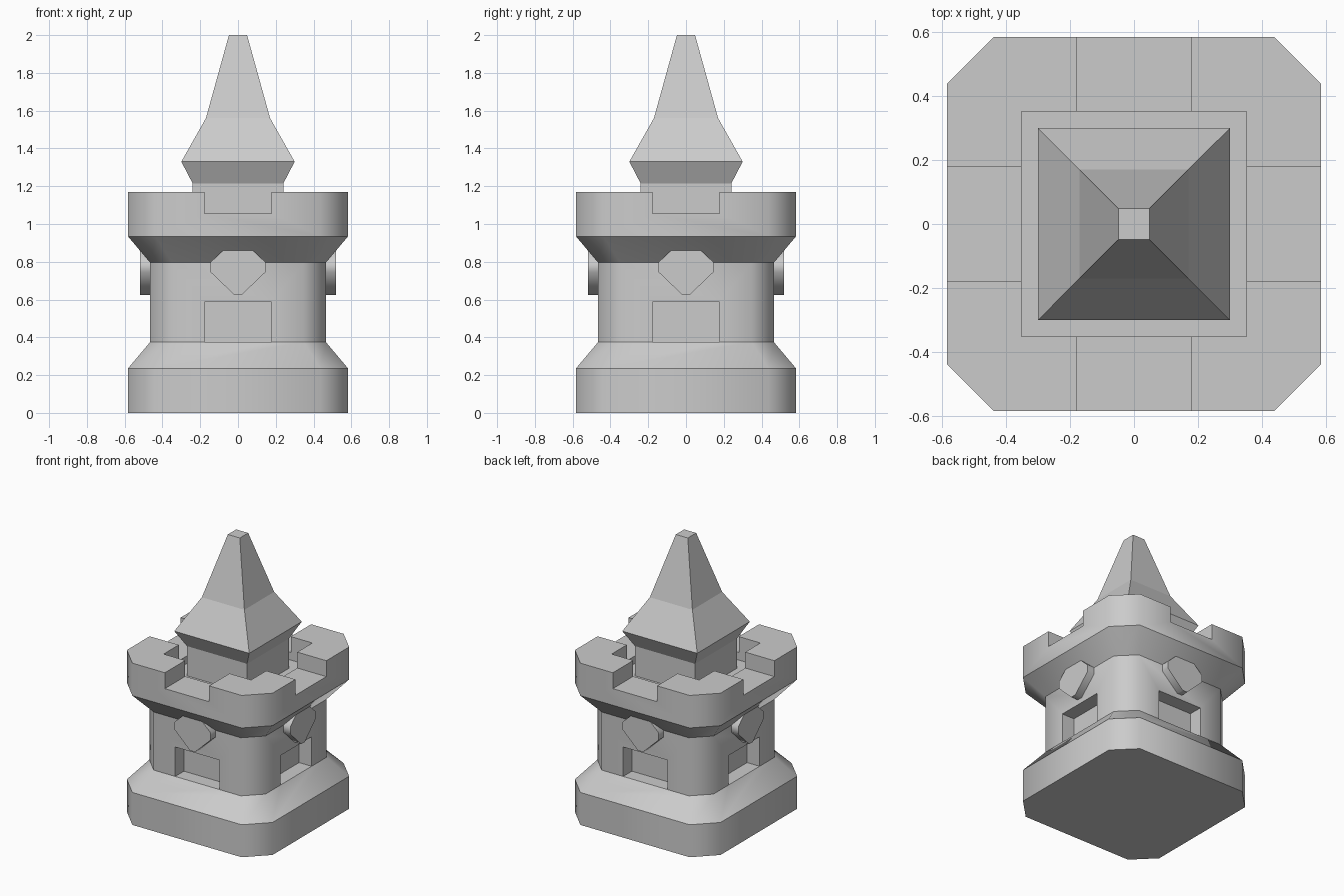
import bpy, bmesh, math
from mathutils import Matrix

if "Cube" in bpy.data.objects:
    bpy.data.objects.remove(bpy.data.objects["Cube"])


def make_object(name, bm):
    bmesh.ops.recalc_face_normals(bm, faces=bm.faces)
    mesh = bpy.data.meshes.new(name)
    bm.to_mesh(mesh)
    bm.free()
    obj = bpy.data.objects.new(name, mesh)
    bpy.context.collection.objects.link(obj)
    return obj


def loft(name, rings):
    """Join rings of points with quads and cap both ends."""
    bm = bmesh.new()
    loops = [[bm.verts.new(p) for p in ring] for ring in rings]
    n = len(loops[0])
    for a, b in zip(loops, loops[1:]):
        for i in range(n):
            j = (i + 1) % n
            bm.faces.new((a[i], a[j], b[j], b[i]))
    bm.faces.new(loops[0])
    bm.faces.new(loops[-1])
    return make_object(name, bm)


def chamfered_ring(h, z):
    c = h * 0.75
    return [(c, -h, z), (h, -c, z), (h, c, z), (c, h, z),
            (-c, h, z), (-h, c, z), (-h, -c, z), (-c, -h, z)]


def square_ring(h, z):
    return [(h, -h, z), (h, h, z), (-h, h, z), (-h, -h, z)]


def box(name, lo, hi, turn=0):
    (x0, y0, z0), (x1, y1, z1) = lo, hi
    rings = [[(x0, y0, z), (x1, y0, z), (x1, y1, z), (x0, y1, z)] for z in (z0, z1)]
    obj = loft(name, rings)
    obj.data.transform(Matrix.Rotation(turn, 4, 'Z'))
    return obj


def carve(target, cutter):
    cutter.hide_render = True
    mod = target.modifiers.new("carve", 'BOOLEAN')
    mod.operation, mod.solver, mod.object = 'DIFFERENCE', 'EXACT', cutter
    bpy.context.view_layer.objects.active = target
    bpy.ops.object.modifier_apply(modifier=mod.name)
    bpy.data.objects.remove(cutter)


# Tower body: wide base, narrower wall, flared parapet
profile = [(0.583, 0), (0.583, 0.235), (0.465, 0.375),
           (0.465, 0.795), (0.583, 0.935), (0.583, 1.17)]
tower = loft("tower_body", [chamfered_ring(h, z) for h, z in profile])

# Sunken roof, parapet gaps and door recesses
carve(tower, box("roof_cutter", (-0.35, -0.35, 1.0), (0.35, 0.35, 1.4)))
for k in range(4):
    turn = k * math.pi / 2
    carve(tower, box("gap_cutter", (-0.177, -0.8, 1.055), (0.177, -0.2, 1.4), turn))
    carve(tower, box("door_cutter", (-0.177, -0.8, 0.375), (0.177, -0.365, 0.588), turn))

# Round off the shading across the corner chamfers only
bm = bmesh.new()
bm.from_mesh(tower.data)
for f in bm.faces:
    f.smooth = True
for e in bm.edges:
    level = abs(e.verts[0].co.z - e.verts[1].co.z) < 1e-4
    angle = e.calc_face_angle(0)
    e.smooth = angle < 0.01 or (not level and angle < math.radians(50))
bm.to_mesh(tower.data)
bm.free()

# Shield plaques on each wall
outline = [(0.02, 0.625), (0.145, 0.745), (0.145, 0.798), (0.072, 0.866)]
outline += [(-x, z) for x, z in reversed(outline)]
for k, side in enumerate(("front", "right", "back", "left")):
    plaque = loft(side + "_plaque", [[(x, y, z) for x, z in outline] for y in (-0.45, -0.52)])
    plaque.data.transform(Matrix.Rotation(k * math.pi / 2, 4, 'Z'))
    bpy.ops.object.select_all(action='DESELECT')
    plaque.select_set(True)
    bpy.context.view_layer.objects.active = plaque
    bpy.ops.object.shade_smooth_by_angle(angle=math.radians(55))

# Spire with square turret base
loft("spire", [square_ring(h, z) for h, z in
               [(0.24, 1.0), (0.24, 1.215), (0.3, 1.33), (0.17, 1.56), (0.048, 2.0)]])
